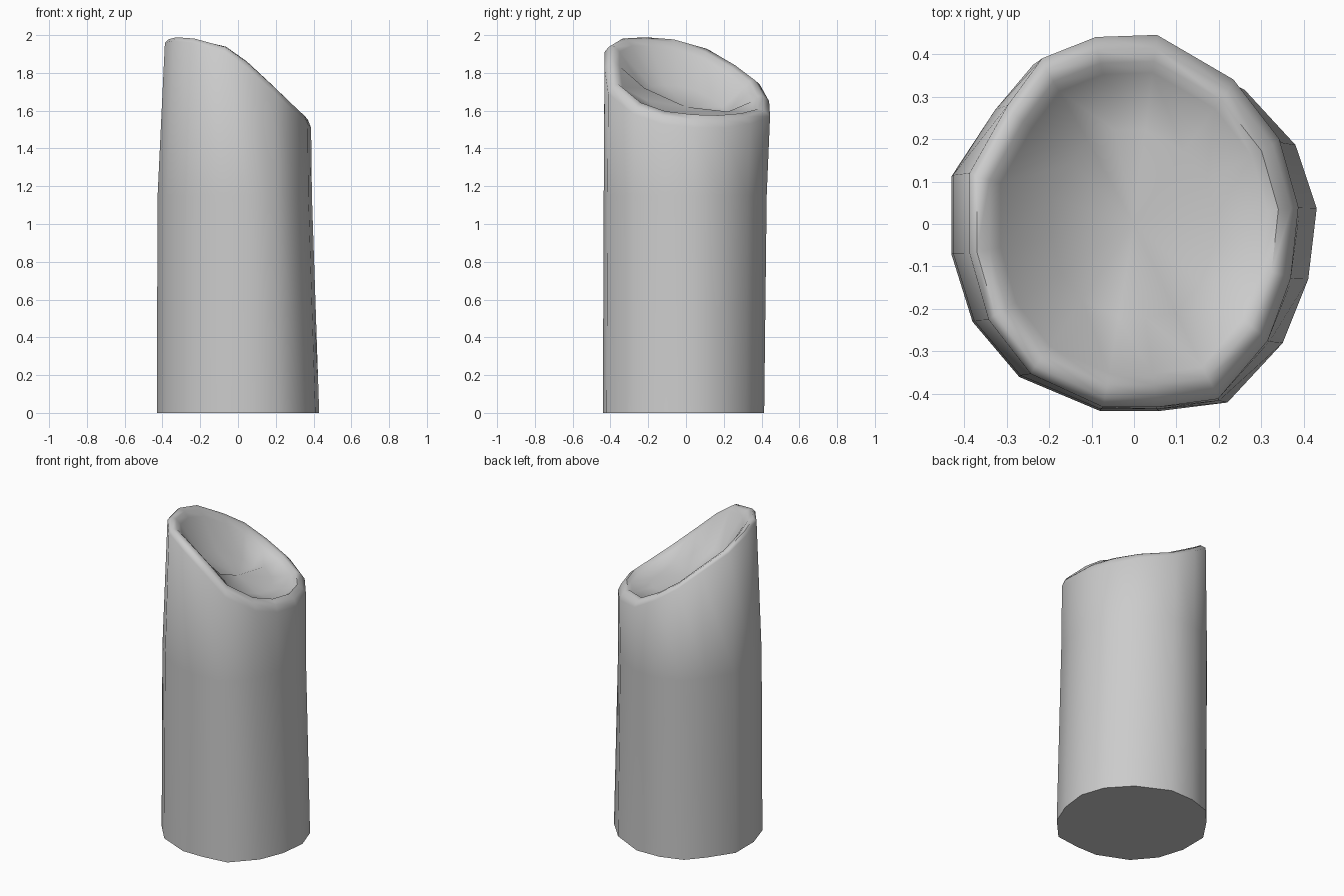
import bpy
import bmesh
import math

default = bpy.data.objects.get("Cube")
if default:
    bpy.data.objects.remove(default, do_unlink=True)

# One plain grey for the whole tube
grey = bpy.data.materials.new("plain grey")
grey.use_nodes = True
colour = (0.6, 0.6, 0.6, 1)
grey.diffuse_color = colour
grey.node_tree.nodes["Principled BSDF"].inputs["Base Color"].default_value = colour

# Irregular outline, with the height of the slanted cut at each corner
OUTLINE = [
    (.43, .04, 1.53), (.41, -.13, 1.55), (.35, -.28, 1.6), (.22, -.42, 1.71),
    (.06, -.44, 1.84), (-.08, -.44, 1.93), (-.27, -.36, 1.98), (-.38, -.23, 1.99),
    (-.43, -.07, 1.98), (-.43, .12, 1.93), (-.33, .28, 1.84), (-.24, .39, 1.76),
    (-.1, .44, 1.67), (.06, .445, 1.59), (.26, .34, 1.55), (.38, .2, 1.53),
]
MIDDLE = 1.74


def make_ring(bm, place):
    """Add one loop of vertices, placing each outline corner by a rule."""
    return [bm.verts.new(place(x, y, top)) for x, y, top in OUTLINE]


def bridge(bm, lower, upper):
    """Join two loops with a band of quads."""
    count = len(lower)
    for i in range(count):
        j = (i + 1) % count
        bm.faces.new((lower[i], lower[j], upper[j], upper[i]))


def base(x, y, top):
    return x, y * (.93 if y > 0 else 1), 0


def waist(x, y, top):
    return x * (.91 if x > 0 else .99), y * (.96 if y > 0 else .99), 1.15


def shoulder(x, y, top):
    return x * .9, y * (1 if y > 0 else .98), top - .02


def crest(x, y, top):
    return x * .86, y * .93, top + .01 + x * .03


def lip(x, y, top):
    return x * .79, y * .86, top + .015 + x * .08


def mouth(x, y, top):
    return x * .73, y * .8, top - .01 + x * .1


def dish(x, y, top):
    # Shallow slanted hollow, deepest towards the tall side
    drop = .13 if x < 0 else .07
    return x * .45, y * .5, MIDDLE + (top - MIDDLE) * .5 - drop


# Slanted tube: outer wall, rounded rim, dished top and flat base
bm = bmesh.new()
rings = [make_ring(bm, rule) for rule in (base, waist, shoulder, crest, lip, mouth, dish)]
for lower, upper in zip(rings, rings[1:]):
    bridge(bm, lower, upper)
bm.faces.new(rings[0])
centre = bm.verts.new((0, 0, MIDDLE - .12))
inner = rings[-1]
for here, there in zip(inner, inner[1:] + inner[:1]):
    bm.faces.new((here, there, centre))
bmesh.ops.recalc_face_normals(bm, faces=bm.faces)

mesh = bpy.data.meshes.new("slanted_tube")
bm.to_mesh(mesh)
bm.free()
mesh.materials.append(grey)
tube = bpy.data.objects.new("slanted_tube", mesh)
bpy.context.collection.objects.link(tube)

# Smooth walls and rim, crisp base edge
bpy.context.view_layer.objects.active = tube
tube.select_set(True)
bpy.ops.object.shade_smooth_by_angle(angle=math.radians(70))
